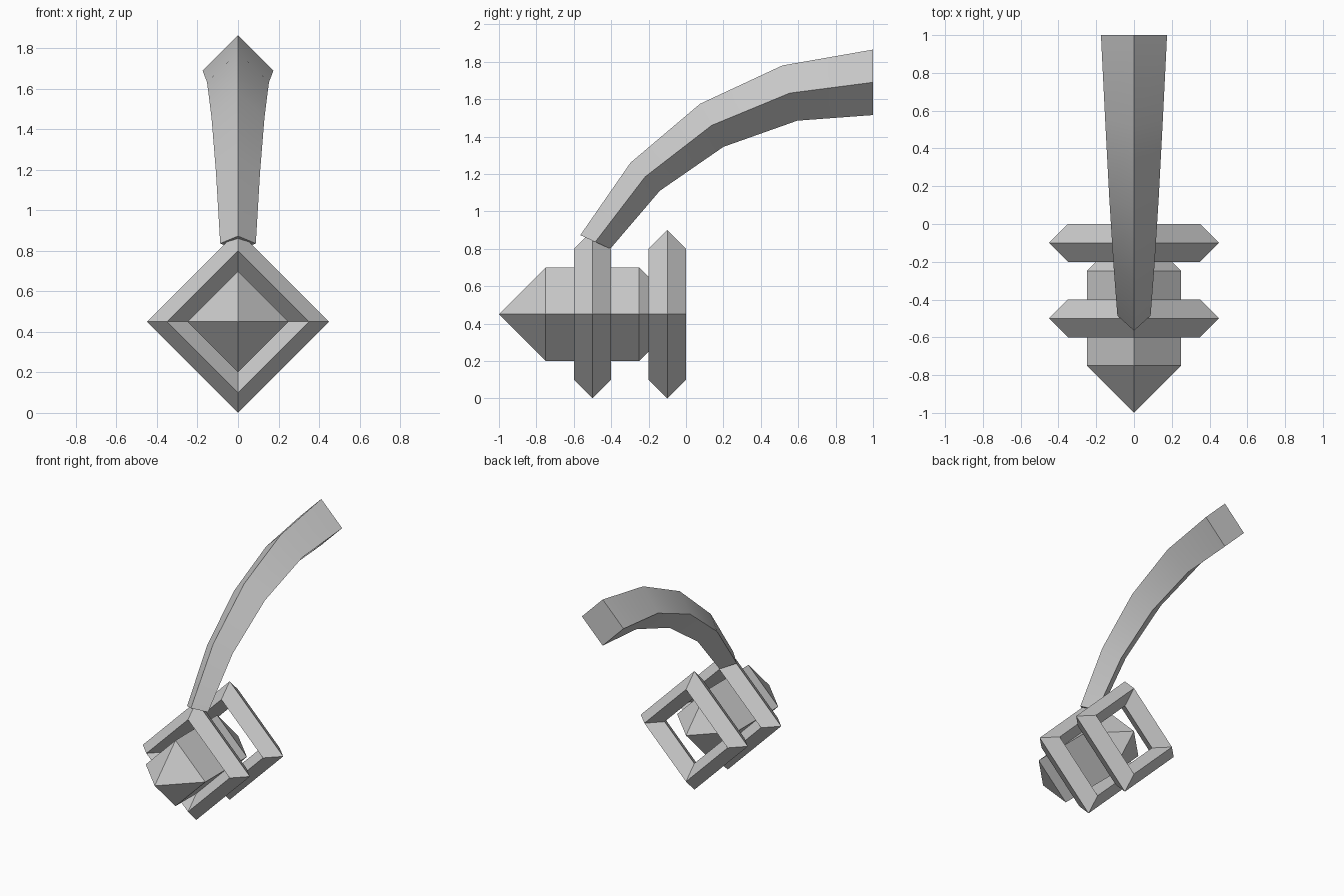
import bpy, bmesh
from mathutils import Vector

if "Cube" in bpy.data.objects:
    bpy.data.objects.remove(bpy.data.objects["Cube"])

CENTRE_Z = 0.45


def loft(name, sections, closed=False):
    """Skin a list of equal-length point loops; cap both ends unless closed."""
    bm = bmesh.new()
    loops = [[bm.verts.new(p) for p in s] for s in sections]
    n = len(loops[0])
    pairs = list(zip(loops, loops[1:]))
    if closed:
        pairs.append((loops[-1], loops[0]))
    for a, b in pairs:
        for i in range(n):
            j = (i + 1) % n
            bm.faces.new((a[i], a[j], b[j], b[i]))
    if not closed:
        bm.faces.new(loops[0])
        bm.faces.new(loops[-1])
    bmesh.ops.remove_doubles(bm, verts=bm.verts, dist=1e-5)
    bmesh.ops.recalc_face_normals(bm, faces=bm.faces)
    mesh = bpy.data.meshes.new(name)
    bm.to_mesh(mesh)
    bm.free()
    obj = bpy.data.objects.new(name, mesh)
    bpy.context.collection.objects.link(obj)
    return obj


def diamond(y, r):
    """Four-sided loop facing along y."""
    return [(r, y, CENTRE_Z), (0, y, CENTRE_Z + r),
            (-r, y, CENTRE_Z), (0, y, CENTRE_Z - r)]


# Core: square prism on its edge, pointed at both ends
def core(name):
    bm = bmesh.new()
    front = [bm.verts.new(p) for p in diamond(-0.75, 0.25)]
    back = [bm.verts.new(p) for p in diamond(-0.25, 0.25)]
    tip_f = bm.verts.new((0, -1, CENTRE_Z))
    tip_b = bm.verts.new((0, 0, CENTRE_Z))
    for i in range(4):
        j = (i + 1) % 4
        bm.faces.new((front[i], front[j], back[j], back[i]))
        bm.faces.new((front[j], front[i], tip_f))
        bm.faces.new((back[i], back[j], tip_b))
    bmesh.ops.recalc_face_normals(bm, faces=bm.faces)
    mesh = bpy.data.meshes.new(name)
    bm.to_mesh(mesh)
    bm.free()
    bpy.context.collection.objects.link(bpy.data.objects.new(name, mesh))


core("lantern_core")

# Two square rings with diamond cross-section
for name, y in (("middle_ring", -0.5), ("rear_ring", -0.1)):
    loft(name, [diamond(y, 0.45), diamond(y + 0.1, 0.35),
                diamond(y, 0.25), diamond(y - 0.1, 0.35)], closed=True)

# Curved stalk: tapered diamond section, given by (y, z) of its top and bottom ridges
ridges = [((-0.565, 0.873), (-0.405, 0.80)),
          ((-0.297, 1.26), (-0.14, 1.11)),
          ((0.075, 1.575), (0.20, 1.345)),
          ((0.515, 1.78), (0.595, 1.485)),
          ((1.0, 1.865), (1.0, 1.515))]
sections = []
for top, bottom in ridges:
    t, b = Vector((0, *top)), Vector((0, *bottom))
    mid, side = (t + b) / 2, Vector(((t - b).length / 2, 0, 0))
    sections.append([t, mid + side, b, mid - side])
stalk = loft("curved_stalk", sections)
bpy.context.view_layer.objects.active = stalk
stalk.select_set(True)
bpy.ops.object.shade_smooth_by_angle()
